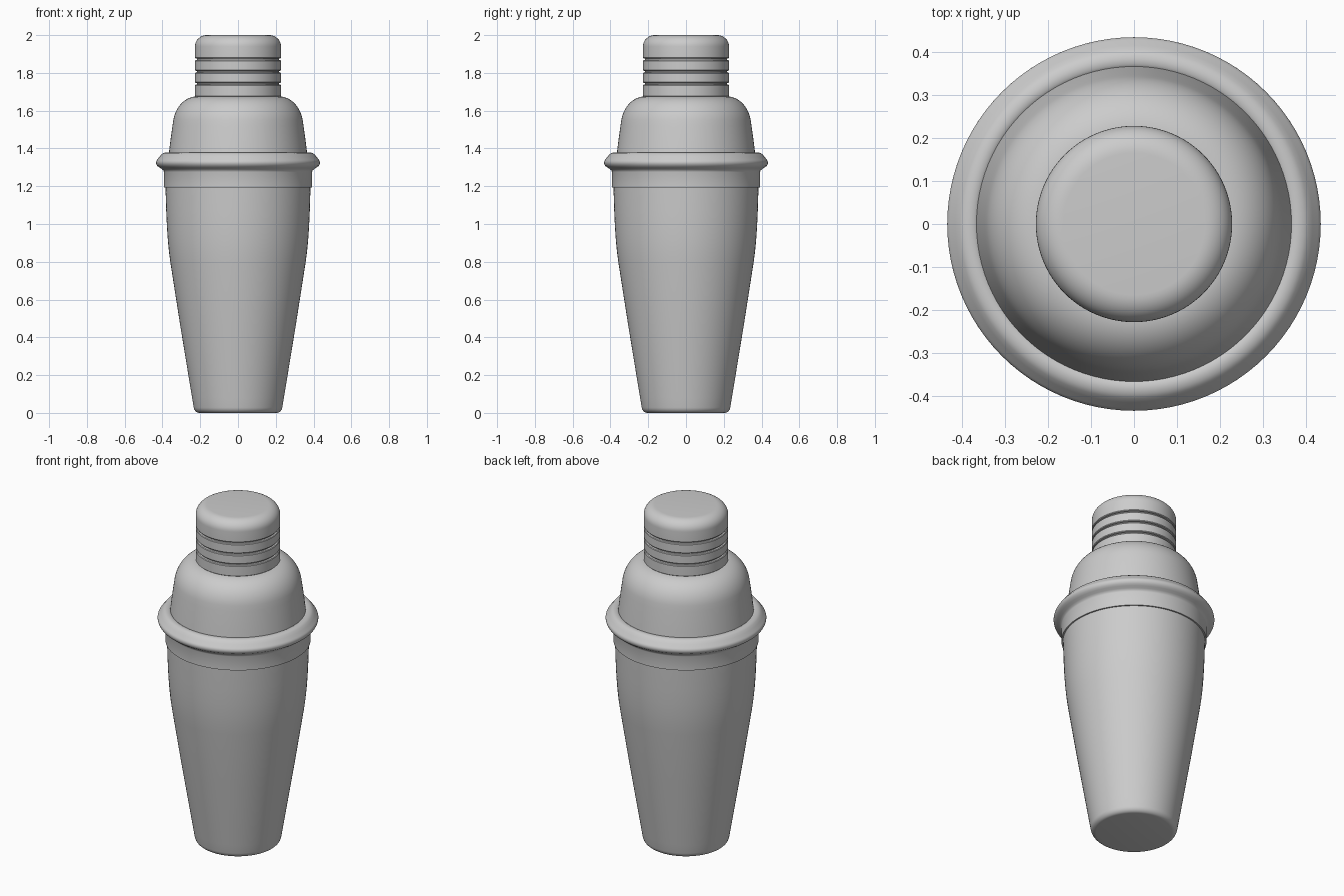
import bpy, math

if "Cube" in bpy.data.objects:
    bpy.data.objects.remove(bpy.data.objects["Cube"])

SEG = 96


def arc(cx, cz, rx, rz, a0, a1, n=8):
    """Points on an elliptical arc in the (radius, height) plane."""
    pts = []
    for i in range(n + 1):
        a = math.radians(a0 + (a1 - a0) * i / n)
        pts.append((cx + rx * math.cos(a), cz + rz * math.sin(a)))
    return pts


def lathe(name, profile, angle=35):
    """Revolve a bottom-to-top profile around z and close both ends."""
    verts, faces = [], []
    for r, z in profile:
        for i in range(SEG):
            a = 2 * math.pi * i / SEG
            verts.append((r * math.cos(a), r * math.sin(a), z))
    for j in range(len(profile) - 1):
        for i in range(SEG):
            k = (i + 1) % SEG
            faces.append((j * SEG + i, j * SEG + k, (j + 1) * SEG + k, (j + 1) * SEG + i))
    last = (len(profile) - 1) * SEG
    faces.append(tuple(reversed(range(SEG))))
    faces.append(tuple(range(last, last + SEG)))
    mesh = bpy.data.meshes.new(name)
    mesh.from_pydata(verts, [], faces)
    obj = bpy.data.objects.new(name, mesh)
    bpy.context.collection.objects.link(obj)
    bpy.ops.object.select_all(action='DESELECT')
    obj.select_set(True)
    bpy.context.view_layer.objects.active = obj
    bpy.ops.object.shade_smooth_by_angle(angle=math.radians(angle))
    return obj


# Tapered cup with a rounded foot
cup = [(0.205, 0.0)]
cup += arc(0.205, 0.035, 0.030, 0.035, -75, -10, 6)
cup += [(0.243, 0.08), (0.307, 0.47), (0.357, 0.79), (0.365, 0.85), (0.371, 0.91),
        (0.376, 0.98), (0.380, 1.07), (0.384, 1.20)]
lathe("cup", cup)

# Lid: collar, rolled rim and domed shoulder
lid = [(0.384, 1.192), (0.392, 1.192), (0.392, 1.275), (0.395, 1.284), (0.404, 1.291),
       (0.416, 1.299), (0.427, 1.307)]
lid += arc(0.412, 1.325, 0.022, 0.022, -30, 45, 6)
lid += [(0.415, 1.357), (0.405, 1.369), (0.395, 1.376), (0.384, 1.378), (0.372, 1.378),
        (0.366, 1.374), (0.358, 1.44), (0.347, 1.52)]
lid += arc(0.215, 1.52, 0.130, 0.156, 12, 90, 12)
lathe("lid", lid)

# Cap with three turned grooves and a rounded top
cap = [(0.222, 1.672), (0.228, 1.678)]
for z in (1.743, 1.807, 1.872):
    cap += [(0.228, z - 0.009), (0.225, z - 0.005), (0.217, z - 0.003),
            (0.217, z + 0.003), (0.225, z + 0.005), (0.228, z + 0.009)]
cap += arc(0.165, 1.940, 0.063, 0.060, 0, 90, 10)
lathe("cap", cap)
